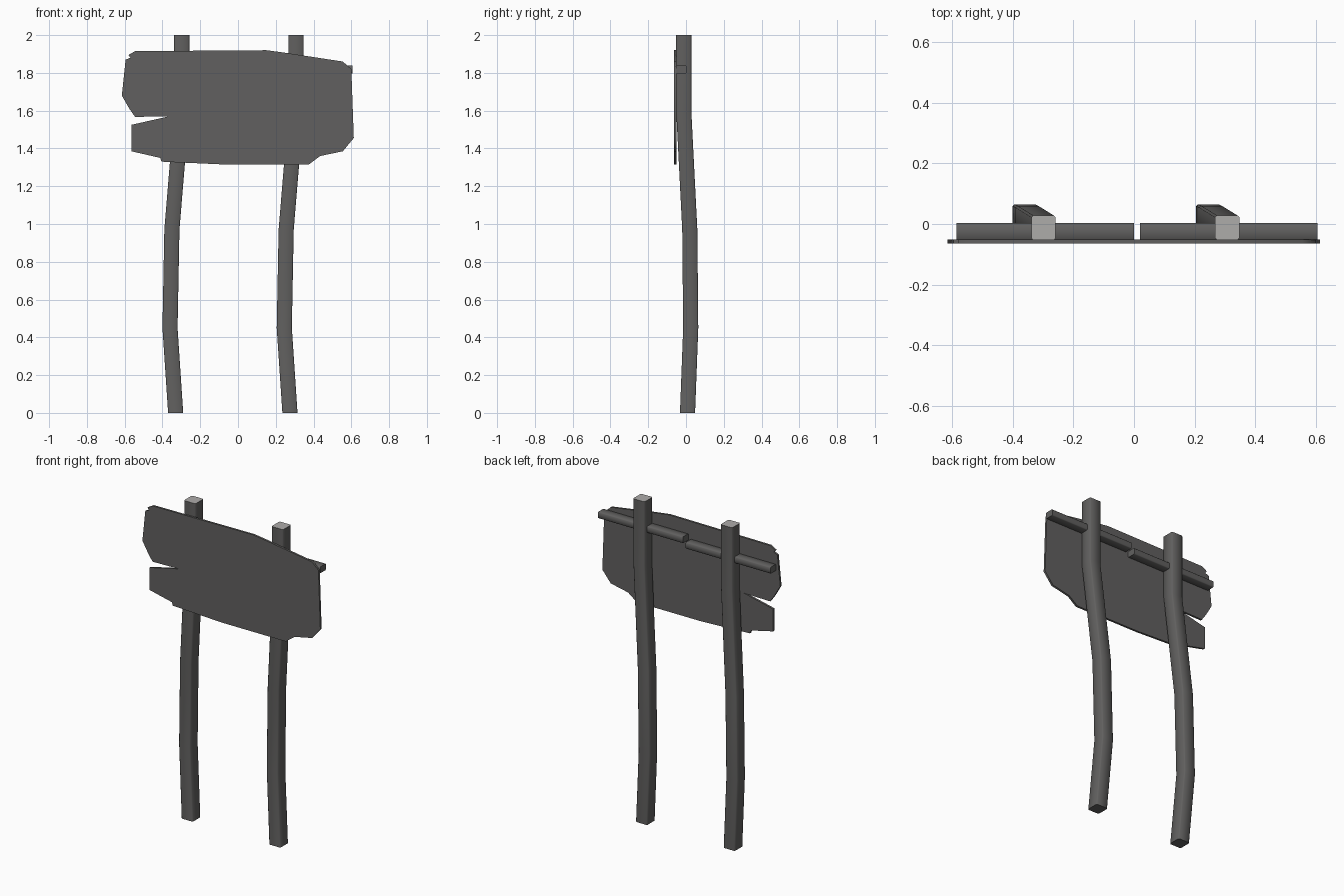
import bpy, bmesh
from math import radians

if "Cube" in bpy.data.objects:
    bpy.data.objects.remove(bpy.data.objects["Cube"])

def material(name, v):
    m = bpy.data.materials.new(name)
    m.diffuse_color = (v, v * .98, v * .96, 1)
    m.use_nodes = True
    m.node_tree.nodes["Principled BSDF"].inputs["Base Color"].default_value = m.diffuse_color
    return m

dark = material("dark_wood", .12)
cut = material("cut_wood", .42)

def loft(rings, name, pale_top=False):
    """Skin between matching rings, capped at both ends."""
    bm = bmesh.new()
    vs = [[bm.verts.new(p) for p in r] for r in rings]
    n = len(rings[0])
    for a, b in zip(vs, vs[1:]):
        for i in range(n):
            j = (i + 1) % n
            bm.faces.new((a[i], a[j], b[j], b[i]))
    bm.faces.new(vs[0])
    top = bm.faces.new(vs[-1])
    top.material_index = int(pale_top)
    bmesh.ops.recalc_face_normals(bm, faces=bm.faces)
    me = bpy.data.meshes.new(name)
    bm.to_mesh(me)
    bm.free()
    me.materials.append(dark)
    me.materials.append(cut)
    ob = bpy.data.objects.new(name, me)
    bpy.context.collection.objects.link(ob)
    bpy.ops.object.select_all(action='DESELECT')
    ob.select_set(True)
    bpy.context.view_layer.objects.active = ob
    bpy.ops.object.shade_smooth_by_angle(angle=radians(50))
    return ob

def chamfered(hw, hh, c):
    return [(hw, -hh + c), (hw, hh - c), (hw - c, hh), (-hw + c, hh),
            (-hw, hh - c), (-hw, -hh + c), (-hw + c, -hh), (hw - c, -hh)]

# Two crooked square posts: (x, y, z) centres along the left one
path = [(-.33, .008, 0), (-.36, .025, .45), (-.35, .02, .97),
        (-.298, -.012, 1.6), (-.298, -.012, 2)]
section = chamfered(.04, .04, .006)
for side, dx in (("left", 0), ("right", .605)):
    loft([[(x + dx + u, y + v, z) for u, v in section] for x, y, z in path],
         side + "_post", pale_top=True)

# Two short rails behind the board, at slightly different heights
rail = chamfered(.028, .02, .004)
for side, x0, x1, z in (("left", -.585, 0, 1.79), ("right", .02, .605, 1.818)):
    loft([[(x, -.025 + u, z + v) for u, v in rail] for x in (x0, x1)],
         side + "_rail")

# Weathered sign board with a split on the left edge
outline = [(-.58, 1.895), (-.545, 1.915), (.15, 1.92), (.24, 1.908), (.555, 1.86),
           (.6, 1.82), (.613, 1.455), (.555, 1.385), (.435, 1.36), (.375, 1.315),
           (-.07, 1.315), (-.405, 1.33), (-.412, 1.35), (-.565, 1.385),
           (-.565, 1.525), (-.365, 1.57), (-.545, 1.567), (-.575, 1.61),
           (-.615, 1.68), (-.595, 1.87), (-.57, 1.88)]
loft([[(x, y, z) for x, z in outline] for y in (-.064, -.051)], "sign_board")
